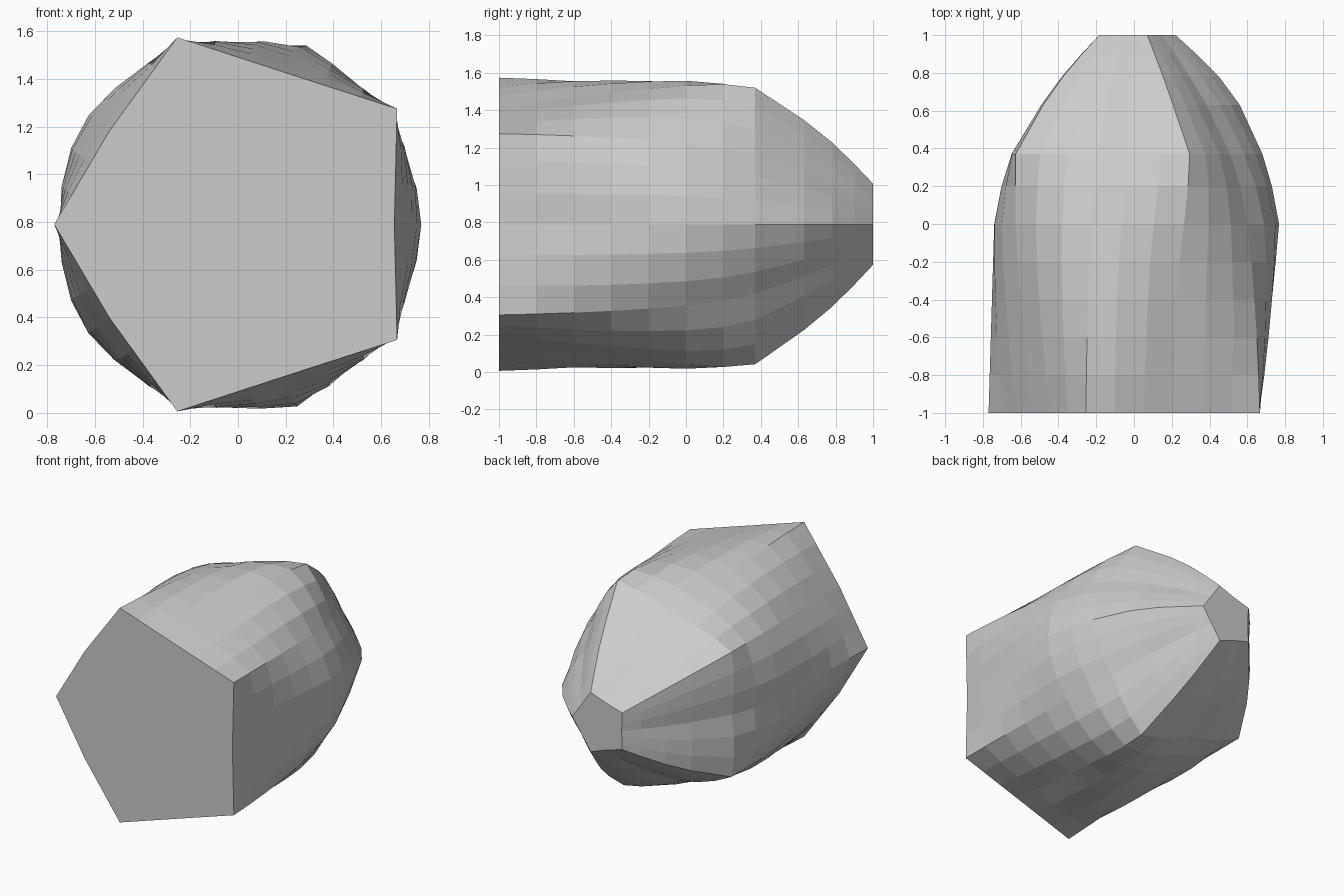
import bpy, bmesh
from math import sin, cos, radians, pi

if "Cube" in bpy.data.objects:
    bpy.data.objects.remove(bpy.data.objects["Cube"])

CENTRE_Z = 0.79
SEG = 3  # facets between neighbouring corners

# Each row: y, radius at front-pentagon corners, radius at rear-pentagon
# corners, radius at the right-hand rear corner, roundness between corners
ROWS = [
    (-1.00, .824, .666, .655, .00),
    (-0.80, .816, .690, .680, .028),
    (-0.60, .804, .714, .703, .045),
    (-0.40, .788, .738, .727, .055),
    (-0.20, .768, .762, .750, .06),
    (0.00, .740, .788, .768, .06),
    (0.20, .695, .802, .730, .05),
    (0.37, .630, .787, .680, .035),
    (0.63, .475, .595, .560, .03),
    (0.78, .365, .465, .450, .03),
    (0.90, .270, .340, .330, .02),
    (1.00, .180, .228, .220, .00),
]


def section(row):
    """Ten-corner cross-section that turns one pentagon into the other."""
    y, front, rear, right, bulge = row
    corners = []
    for k in range(10):
        r = right if k == 0 else (front if k % 2 else rear)
        if k == 5:                      # blunter left-hand corner
            r = min(r, .77 - .03 * (y + 1))
        if k in (4, 6):                 # softer left-hand rear corners
            r = min(r, .775)
        a = 36 * k
        if k == 2:                      # upper ridge leans to the right
            a -= 4 * max(0, 1 - abs(y - .37) / .63)
        corners.append((r * cos(radians(a)), r * sin(radians(a))))
    pts = []
    for k in range(10):
        (x0, z0), (x1, z1) = corners[k], corners[(k + 1) % 10]
        for i in range(SEG):
            t = i / SEG
            s = 1 + bulge * sin(pi * t)
            x = (x0 + (x1 - x0) * t) * s
            z = CENTRE_Z + (z0 + (z1 - z0) * t) * s
            pts.append((x, y, min(max(z, 0), 1.58)))
    return pts


# Loft the faceted body through the sections and cap both ends
bm = bmesh.new()
rings = [[bm.verts.new(p) for p in section(row)] for row in ROWS]
n = 10 * SEG
for a, b in zip(rings, rings[1:]):
    for i in range(n):
        j = (i + 1) % n
        bm.faces.new((a[i], a[j], b[j], b[i]))
bm.faces.new(rings[0])
bm.faces.new(rings[-1])
bmesh.ops.recalc_face_normals(bm, faces=bm.faces)

mesh = bpy.data.meshes.new("faceted_rock")
bm.to_mesh(mesh)
bm.free()
rock = bpy.data.objects.new("faceted_rock", mesh)
bpy.context.collection.objects.link(rock)
